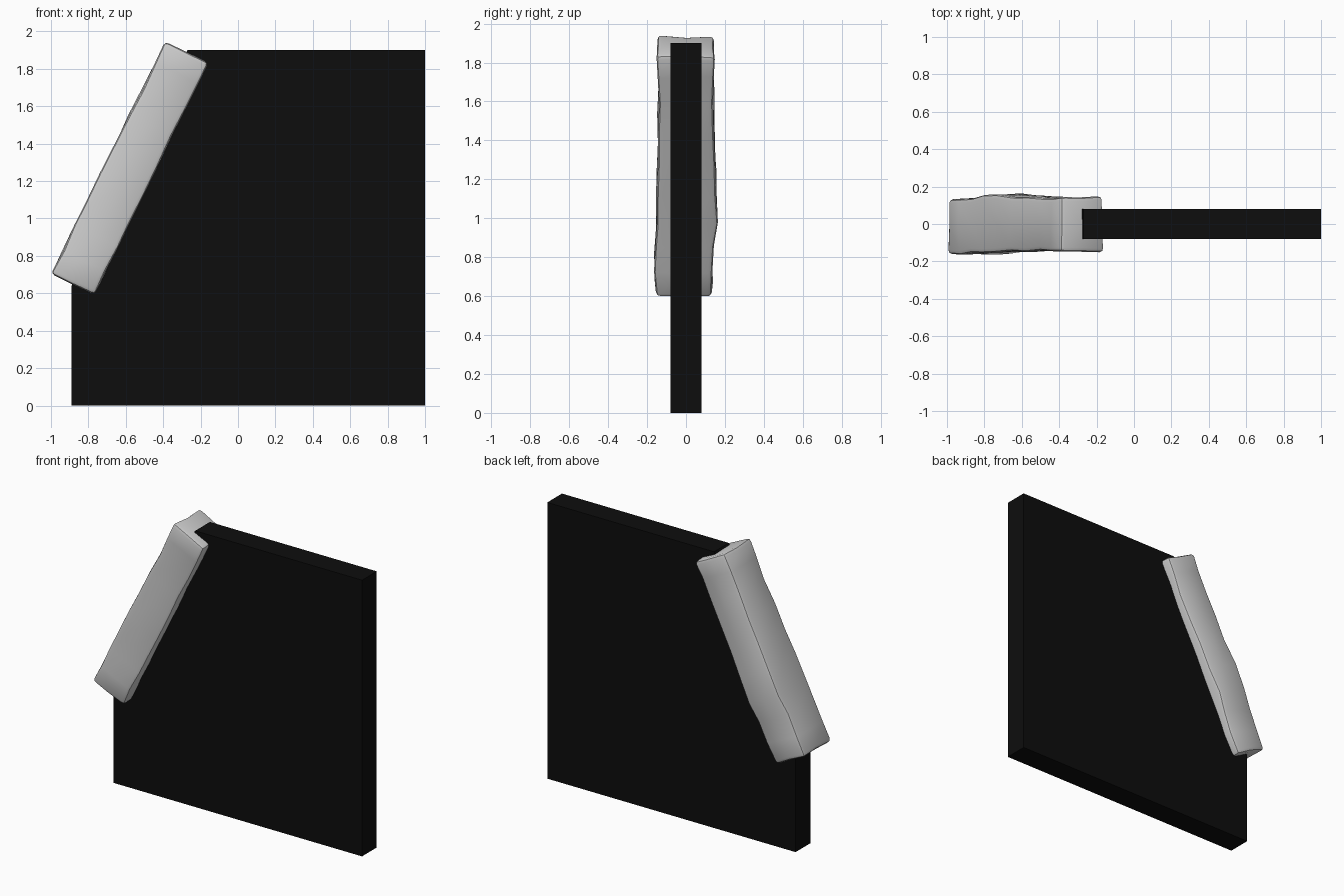
import bpy, bmesh, math, random
from mathutils import Matrix, Vector

if "Cube" in bpy.data.objects:
    bpy.data.objects.remove(bpy.data.objects["Cube"], do_unlink=True)
random.seed(4)


def material(name, value):
    mat = bpy.data.materials.new(name)
    mat.use_nodes = True
    color = (value, value, value, 1)
    mat.diffuse_color = color
    mat.node_tree.nodes["Principled BSDF"].inputs["Base Color"].default_value = color
    return mat


def add_object(name, bm, mat):
    bmesh.ops.recalc_face_normals(bm, faces=bm.faces)
    mesh = bpy.data.meshes.new(name)
    bm.to_mesh(mesh)
    bm.free()
    mesh.materials.append(mat)
    obj = bpy.data.objects.new(name, mesh)
    bpy.context.collection.objects.link(obj)
    return obj


# Flat slab with one corner cut off under the trim
outline = [(-0.89, 0), (1, 0), (1, 1.9), (-0.27, 1.9), (-0.89, 0.64)]
bm = bmesh.new()
face = bm.faces.new([bm.verts.new((x, -0.08, z)) for x, z in outline])
extruded = bmesh.ops.extrude_face_region(bm, geom=[face])["geom"]
bmesh.ops.translate(bm, vec=(0, 0.16, 0),
                    verts=[v for v in extruded if isinstance(v, bmesh.types.BMVert)])
add_object("wall_slab", bm, material("black", 0.004))

# Rough-hewn trim: lofted sections of (distance along, front y, back y)
sections = [(-0.69, -0.155, 0.135), (-0.55, -0.16, 0.135), (-0.40, -0.155, 0.14),
            (-0.27, -0.155, 0.16), (-0.10, -0.148, 0.158), (0.08, -0.143, 0.145),
            (0.25, -0.145, 0.14), (0.42, -0.143, 0.142), (0.57, -0.147, 0.14),
            (0.69, -0.148, 0.147)]
half = 0.127
bm = bmesh.new()
rings = []
for along, front, back in sections:
    corners = [(-half, front), (half, front), (half, back), (-half, back)]
    ring = []
    for i, (x, y) in enumerate(corners):
        nx, ny = corners[(i + 1) % 4]
        for px, py in ((x, y), ((x + nx) / 2, (y + ny) / 2)):
            jitter = [random.uniform(-0.006, 0.006) for _ in range(3)]
            ring.append(bm.verts.new(Vector((px, py, along)) + Vector(jitter)))
    rings.append(ring)
for a, b in zip(rings, rings[1:]):
    for i in range(8):
        j = (i + 1) % 8
        bm.faces.new((a[i], a[j], b[j], b[i]))
for ring in (rings[0], rings[-1]):
    middle = bm.verts.new(sum((v.co for v in ring), Vector()) / 8)
    for i in range(0, 8, 2):
        bm.faces.new((ring[i], ring[i + 1], middle, ring[i - 1]))
bm.transform(Matrix.Translation((-0.58, 0, 1.267)) @ Matrix.Rotation(math.radians(26.2), 4, "Y"))
trim = add_object("rough_trim", bm, material("light grey", 0.6))

# Worn, rounded edges
bevel = trim.modifiers.new("Worn edges", "BEVEL")
bevel.width = 0.022
bevel.segments = 2
bevel.limit_method = "ANGLE"
bevel.angle_limit = math.radians(50)
bpy.context.view_layer.objects.active = trim
trim.select_set(True)
bpy.ops.object.modifier_apply(modifier="Worn edges")
bpy.ops.object.shade_smooth_by_angle(angle=math.radians(40))
